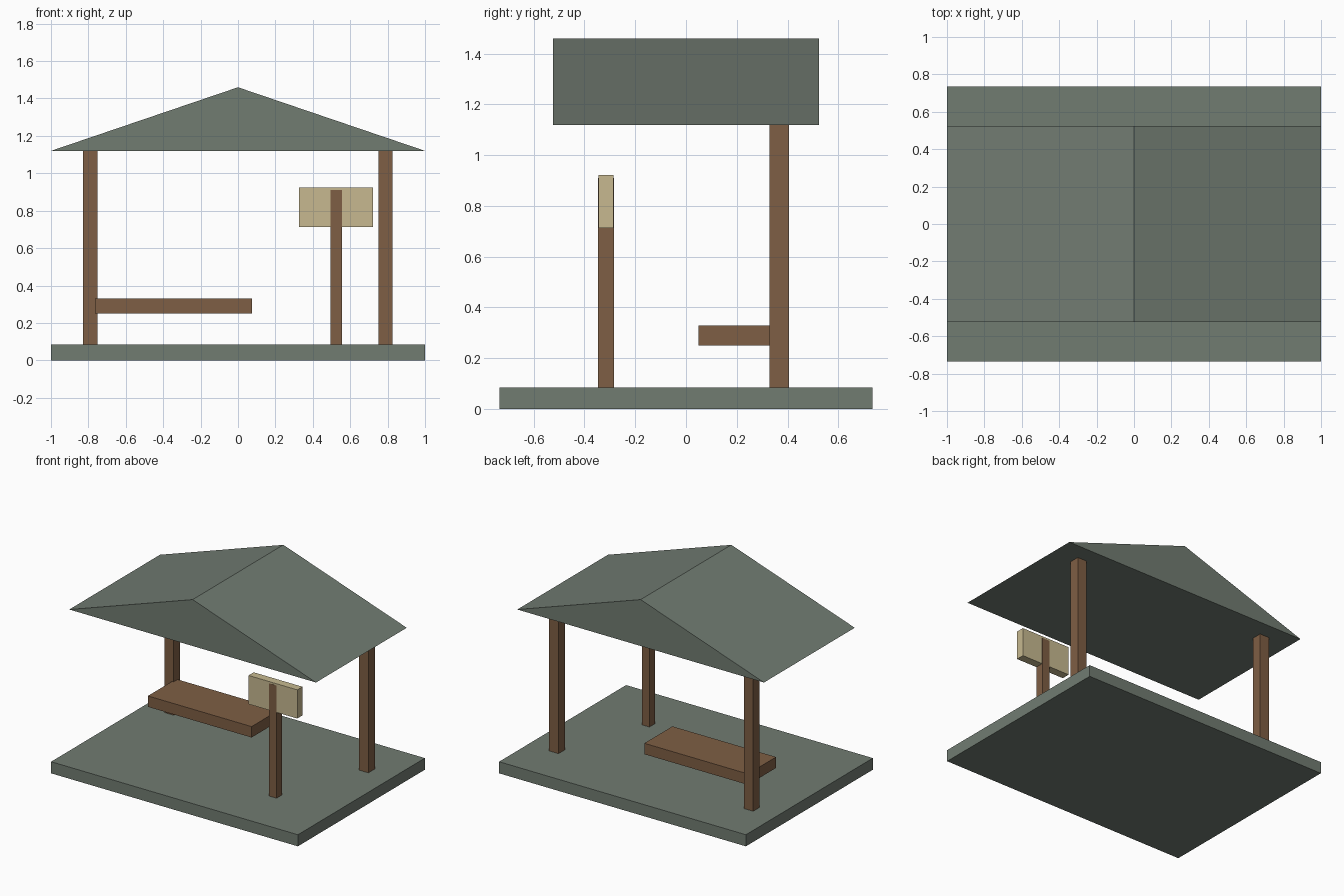
import bpy

if "Cube" in bpy.data.objects:
    bpy.data.objects.remove(bpy.data.objects["Cube"])


def material(name, rgb):
    m = bpy.data.materials.new(name)
    m.diffuse_color = (*rgb, 1.0)
    m.use_nodes = True
    m.node_tree.nodes["Principled BSDF"].inputs["Base Color"].default_value = m.diffuse_color
    return m


green = material("grey green", (0.165, 0.20, 0.167))
brown = material("wood brown", (0.21, 0.113, 0.058))
cream = material("sign cream", (0.57, 0.485, 0.28))


def extrude_y(name, profile, y0, y1, mat):
    """Solid from a counter-clockwise x/z profile, extruded from y0 to y1."""
    n = len(profile)
    verts = [(x, y, z) for y in (y0, y1) for x, z in profile]
    faces = [tuple(range(n)), tuple(reversed(range(n, 2 * n)))]
    faces += [(i, i + n, (i + 1) % n + n, (i + 1) % n) for i in range(n)]
    mesh = bpy.data.meshes.new(name)
    mesh.from_pydata(verts, [], faces)
    mesh.materials.append(mat)
    obj = bpy.data.objects.new(name, mesh)
    bpy.context.collection.objects.link(obj)
    return obj


def box(name, x0, x1, y0, y1, z0, z1, mat):
    return extrude_y(name, [(x0, z0), (x1, z0), (x1, z1), (x0, z1)], y0, y1, mat)


# Floor slab and gabled roof
box("floor_slab", -1, 1, -0.735, 0.735, 0, 0.085, green)
extrude_y("gable_roof", [(-1, 1.12), (1, 1.12), (0, 1.46)], -0.525, 0.525, green)

# Rear roof posts, left and right
for side, x in (("left", -0.79), ("right", 0.788)):
    box(side + "_roof_post", x - 0.038, x + 0.038, 0.33, 0.405, 0.005, 1.125, brown)

# Bench plank carried by the left post
box("bench", -0.765, 0.075, 0.05, 0.375, 0.25, 0.33, brown)

# Sign: the post sits just proud of the board on both faces
box("sign_post", 0.495, 0.555, -0.346, -0.284, 0.005, 0.91, brown)
box("sign_board", 0.327, 0.722, -0.345, -0.285, 0.713, 0.923, cream)
